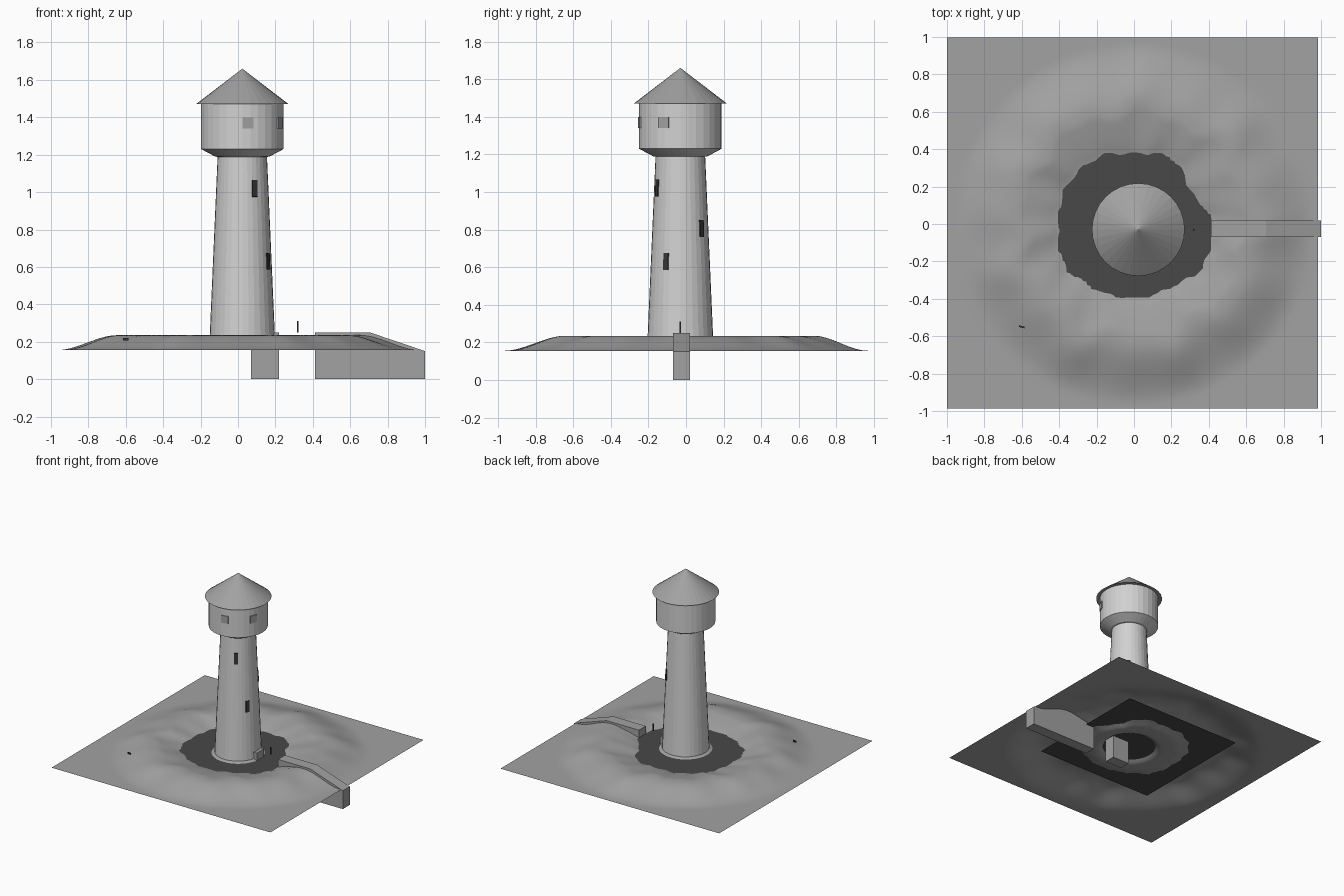
import bpy, bmesh, math
from mathutils import Matrix, Vector

if "Cube" in bpy.data.objects:
    bpy.data.objects.remove(bpy.data.objects["Cube"])

CX, CY = 0.023, -0.03      # tower axis
WATER = 0.187


def mat(name, v):
    m = bpy.data.materials.new(name)
    m.diffuse_color = (v, v, v, 1)
    m.use_nodes = True
    m.node_tree.nodes["Principled BSDF"].inputs["Base Color"].default_value = m.diffuse_color
    return m


LIGHT = mat("pale_plaster", 0.64)
MID = mat("mid_grey", 0.36)
DARK = mat("dark_water", 0.065)
BLACK = mat("window_dark", 0.035)


def finish(bm, name, material, smooth=False):
    me = bpy.data.meshes.new(name)
    bm.to_mesh(me)
    bm.free()
    me.materials.append(material)
    for p in me.polygons:
        p.use_smooth = smooth
    ob = bpy.data.objects.new(name, me)
    bpy.context.collection.objects.link(ob)
    return ob


def lathe(name, profile, material, sides=32):
    """Revolve (radius, z) points around the tower axis."""
    bm = bmesh.new()
    vs = [bm.verts.new((CX + r, CY, z)) for r, z in profile]
    es = [bm.edges.new(e) for e in zip(vs, vs[1:])]
    bmesh.ops.spin(bm, geom=vs + es, cent=(CX, CY, 0), axis=(0, 0, 1),
                   angle=math.tau, steps=sides, use_duplicate=False)
    bmesh.ops.remove_doubles(bm, verts=bm.verts, dist=1e-5)
    bmesh.ops.recalc_face_normals(bm, faces=bm.faces)
    return finish(bm, name, material)


def box(name, size, matrix, material):
    bm = bmesh.new()
    bmesh.ops.create_cube(bm, size=1, matrix=matrix @ Matrix.Diagonal((*size, 1)))
    return finish(bm, name, material)


def plate(name, deg, radius, z, w, h, material, tilt=0.0):
    """Thin plate lying on the tower wall, facing outward."""
    a = math.radians(deg)
    m = (Matrix.Translation((CX + radius * math.cos(a), CY + radius * math.sin(a), z))
         @ Matrix.Rotation(a, 4, 'Z') @ Matrix.Rotation(-tilt, 4, 'Y'))
    box(name, (0.009, w, h), m, material)


def extrude_side(name, outline, y0, y1, material):
    """Extrude an (x, z) outline along y."""
    bm = bmesh.new()
    f = bm.faces.new([bm.verts.new((x, y0, z)) for x, z in outline])
    r = bmesh.ops.extrude_face_region(bm, geom=[f])
    bmesh.ops.translate(bm, vec=(0, y1 - y0, 0),
                        verts=[v for v in r["geom"] if isinstance(v, bmesh.types.BMVert)])
    bmesh.ops.recalc_face_normals(bm, faces=bm.faces)
    return finish(bm, name, material)


# Tower: tapered shaft, wider head, conical roof
lathe("tower_shaft", [(0.176, 0.19), (0.132, 1.19)], LIGHT)
lathe("tower_head", [(0.130, 1.188), (0.145, 1.19), (0.22, 1.23), (0.22, 1.475)], LIGHT)
lathe("tower_roof", [(0.0, 1.472), (0.248, 1.47), (0.0, 1.66)], MID)

# Slit windows in the shaft
for i, (deg, z) in enumerate([(-29, 0.63), (49, 0.805), (-62, 1.02)]):
    r = 0.176 - 0.044 * (z - 0.19)
    plate(f"slit_window_{i}", deg, r, z, 0.03, 0.09, BLACK, math.atan(0.044))

# Square windows in the head
for i, deg in enumerate((-82, -24)):
    plate(f"head_window_{i}", deg, 0.22, 1.37, 0.06, 0.06, MID)

# Hill with a moat hollow; the shore radius varies with direction
SHORE = [.42, .35, .41, .38, .41, .42, .41, .44, .41, .40, .395, .44]


def shore(a):
    t = (a % math.tau) / math.tau * 12
    i, f = int(t) % 12, t % 1
    f = f * f * (3 - 2 * f)
    return SHORE[i] * (1 - f) + SHORE[(i + 1) % 12] * f + 0.008 * math.sin(17 * a)


def step(a, b, x):
    t = min(1, max(0, (x - a) / (b - a)))
    return t * t * (3 - 2 * t)


def height(x, y):
    r, a = math.hypot(x, y), math.atan2(y, x)
    ripple = 0.025 * math.sin(9 * a + 1) + 0.018 * math.sin(16 * a + 2.3)
    if r < 0.32:                                   # island under the tower
        d = math.hypot(x - CX, y - CY)
        return 0.167 + 0.032 * (1 - step(0.17, 0.24, d))
    s = shore(a)
    if r < s:
        return 0.167 + (WATER - 0.167) * step(0.31, s, r)
    up = WATER + (0.235 - WATER) * min(1, (r - s) / (0.60 + ripple - s)) ** 0.8
    return 0.155 + (up - 0.155) * (1 - step(0.64 + ripple, 0.97, r))


bm = bmesh.new()
bmesh.ops.create_grid(bm, x_segments=90, y_segments=90, size=0.9925,
                      matrix=Matrix.Translation((-0.0075, 0.005, 0)))
for v in bm.verts:
    v.co.z = height(v.co.x, v.co.y)
finish(bm, "hill", MID, True)

# Water sheet
bm = bmesh.new()
bmesh.ops.create_grid(bm, x_segments=1, y_segments=1, size=0.52,
                      matrix=Matrix.Translation((-0.035, 0.01, WATER)))
finish(bm, "moat_water", DARK)

# Bridge ramp and the threshold block at the door
extrude_side("bridge_ramp", [(0.412, 0), (1.0, 0), (1.0, 0.15), (0.705, 0.25), (0.412, 0.25)],
             -0.07, 0.02, MID)
extrude_side("door_threshold", [(0.07, 0), (0.22, 0), (0.22, 0.25), (0.07, 0.25)],
             -0.07, 0.02, MID)

# Tiny loose details: post over the moat and a twig on the hill
box("moat_post", (0.008, 0.008, 0.06), Matrix.Translation((0.32, -0.03, 0.28)), BLACK)
box("hill_twig", (0.03, 0.008, 0.012),
    Matrix.Translation((-0.60, -0.55, 0.213)) @ Matrix.Rotation(-0.25, 4, 'Z'), BLACK)
